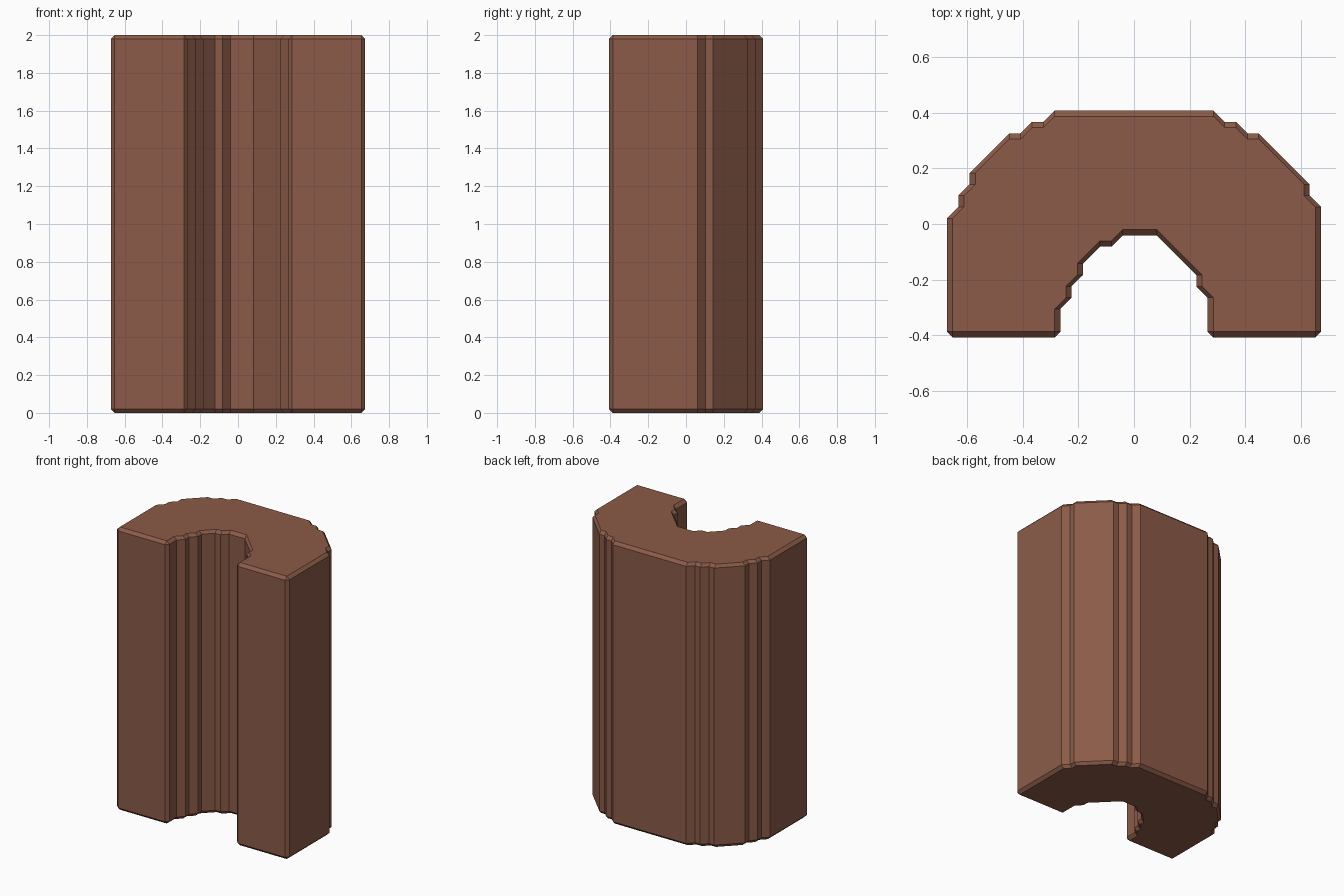
import bpy, bmesh

if "Cube" in bpy.data.objects:
    bpy.data.objects.remove(bpy.data.objects["Cube"])

U = 2 / 49  # grid step of the stepped outline

# Flat runs of the outline, clockwise from above; slanted runs join them
RUNS = [
    ((-16.5, -9.5), (-16.5, 0.5)),   # left side
    ((-15.5, 1.5), (-15.5, 2.5)),
    ((-14.5, 3.5), (-14.5, 4.5)),
    ((-11, 8), (-10, 8)),
    ((-9, 9), (-8, 9)),
    ((-7, 10), (7, 10)),             # back
    ((8, 9), (9, 9)),
    ((10, 8), (11, 8)),
    ((15.5, 3.5), (15.5, 2.5)),
    ((16.5, 1.5), (16.5, -9.5)),     # right side
    ((16, -10), (7, -10)),           # right foot
    ((6.5, -9.5), (6.5, -6.5)),      # inner channel
    ((5.5, -5.5), (5.5, -4.5)),
    ((2, -1), (-1, -1)),
    ((-2, -2), (-3, -2)),
    ((-4.5, -3.5), (-4.5, -4.5)),
    ((-5.5, -5.5), (-5.5, -6.5)),
    ((-6.5, -7.5), (-6.5, -9.5)),
    ((-7, -10), (-16, -10)),         # left foot
]


def outline(inset):
    """Outline points with every flat run moved inward by inset."""
    pts = []
    for (ax, ay), (bx, by) in RUNS:
        dx, dy = bx - ax, by - ay
        length = abs(dx) + abs(dy)
        ox, oy = dy / length * inset, -dx / length * inset
        pts += [((ax + ox) * U, (ay + oy) * U), ((bx + ox) * U, (by + oy) * U)]
    return pts


bm = bmesh.new()
# Stacked rings: chamfered bottom, straight wall, chamfered top
rings = [[bm.verts.new((x, y, z * U)) for x, y in outline(inset)]
         for z, inset in ((0, 0.5), (0.5, 0), (48.5, 0), (49, 0.5))]
n = len(rings[0])
for low, high in zip(rings, rings[1:]):
    for i in range(n):
        j = (i + 1) % n
        bm.faces.new((low[j], low[i], high[i], high[j]))
caps = [bm.faces.new(rings[0]), bm.faces.new(rings[-1][::-1])]

# Merge the corner points where two insets meet, then fill the caps
bmesh.ops.remove_doubles(bm, verts=bm.verts[:], dist=0.0005)
bmesh.ops.triangulate(bm, faces=[f for f in bm.faces if len(f.verts) > 4])
bmesh.ops.recalc_face_normals(bm, faces=bm.faces[:])

mesh = bpy.data.meshes.new("curved_block")
bm.to_mesh(mesh)
bm.free()
block = bpy.data.objects.new("curved_block", mesh)
bpy.context.collection.objects.link(block)

brown = bpy.data.materials.new("clay_brown")
brown.diffuse_color = (0.26, 0.105, 0.065, 1)
brown.use_nodes = True
brown.node_tree.nodes["Principled BSDF"].inputs["Base Color"].default_value = brown.diffuse_color
mesh.materials.append(brown)
